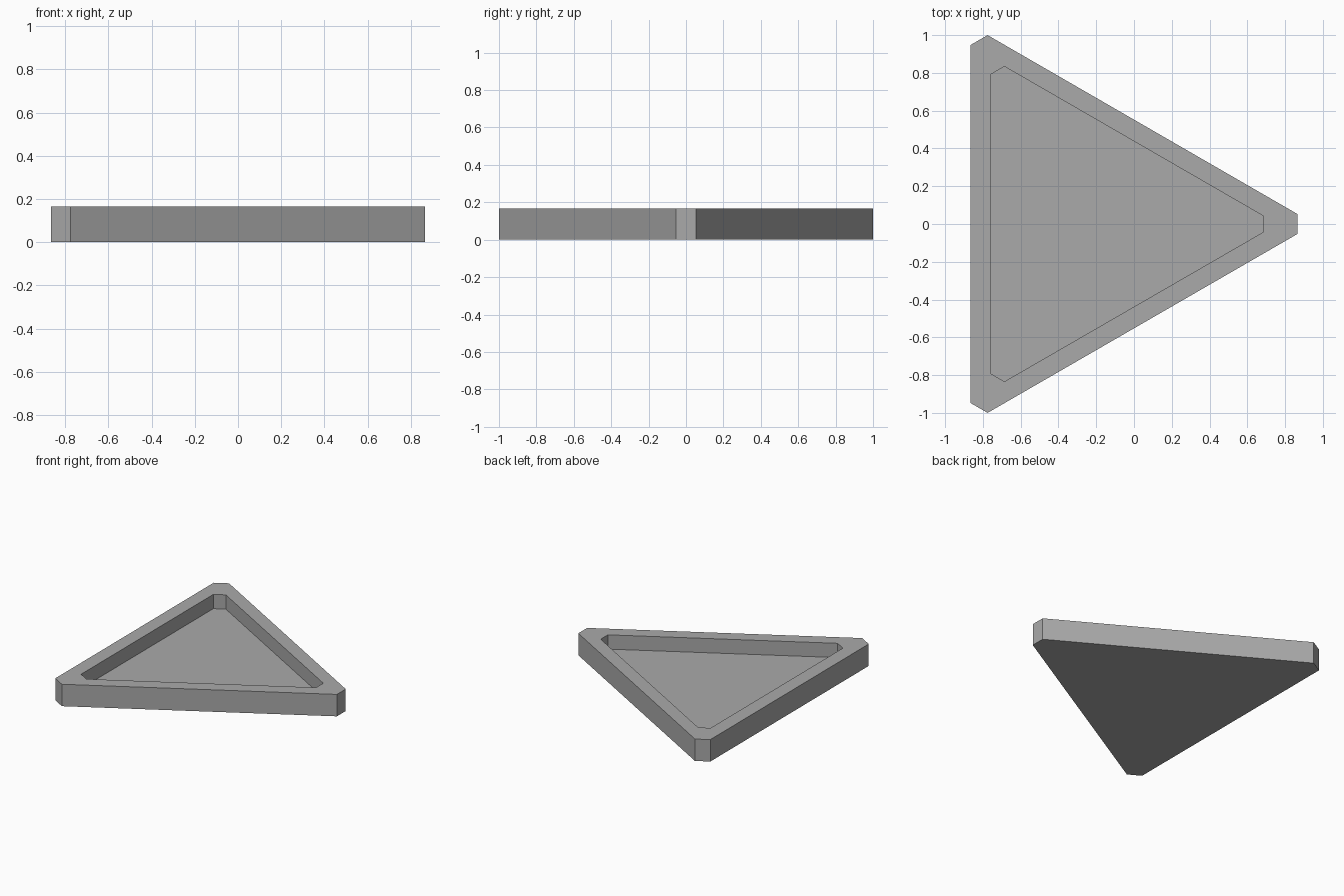
import bpy, bmesh
from math import radians
from mathutils import Matrix, Vector

cube = bpy.data.objects.get("Cube")
if cube:
    bpy.data.objects.remove(cube, do_unlink=True)

HEIGHT = 0.166
FLOOR = 0.058

grey = bpy.data.materials.new("plain grey")
grey.use_nodes = True
colour = (0.4, 0.4, 0.4, 1)
grey.diffuse_color = colour
grey.node_tree.nodes["Principled BSDF"].inputs["Base Color"].default_value = colour


def outline(bm, reach, half_cut, centre_x, z):
    """Triangle with its three corners cut flat, pointing along +x."""
    verts = []
    for k in range(3):
        turn = Matrix.Rotation(radians(120 * k), 3, "Z")
        for y in (-half_cut, half_cut):
            point = turn @ Vector((reach, y, 0))
            verts.append(bm.verts.new(point + Vector((centre_x, 0, z))))
    return verts


def bridge(bm, a, b):
    for i in range(len(a)):
        j = (i + 1) % len(a)
        bm.faces.new((a[i], a[j], b[j], b[i]))


# Tray: outer wall, flat rim, inner wall and recessed floor
bm = bmesh.new()
outer = dict(reach=1.124, half_cut=0.053, centre_x=-0.259)
inner = dict(reach=0.938, half_cut=0.043, centre_x=-0.254)
loops = [outline(bm, z=0, **outer), outline(bm, z=HEIGHT, **outer),
         outline(bm, z=HEIGHT, **inner), outline(bm, z=FLOOR, **inner)]
for lower, upper in zip(loops, loops[1:]):
    bridge(bm, lower, upper)
bm.faces.new(reversed(loops[0]))
bm.faces.new(loops[-1])
bmesh.ops.recalc_face_normals(bm, faces=bm.faces)

mesh = bpy.data.meshes.new("triangular_tray")
bm.to_mesh(mesh)
bm.free()
mesh.materials.append(grey)
tray = bpy.data.objects.new("triangular_tray", mesh)
bpy.context.collection.objects.link(tray)
